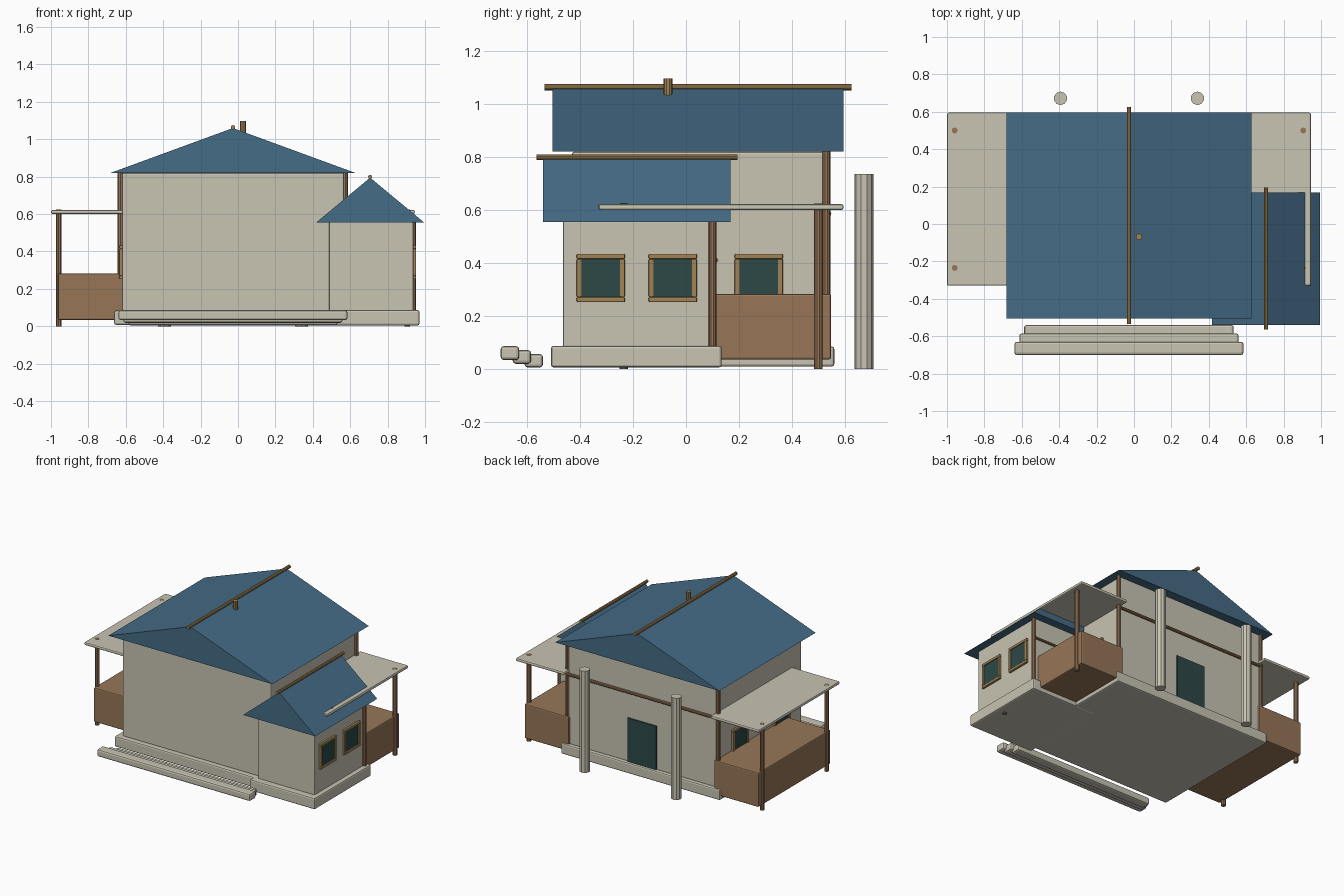
import bpy, bmesh
from math import pi
from mathutils import Matrix

if "Cube" in bpy.data.objects:
    bpy.data.objects.remove(bpy.data.objects["Cube"], do_unlink=True)


def material(name, rgb):
    m = bpy.data.materials.new(name)
    m.use_nodes = True
    m.diffuse_color = (*rgb, 1)
    m.node_tree.nodes["Principled BSDF"].inputs["Base Color"].default_value = (*rgb, 1)
    return m


CREAM = material("cream plaster", (0.58, 0.55, 0.45))
BLUE = material("blue roof", (0.06, 0.15, 0.24))
WOOD = material("brown wood", (0.31, 0.18, 0.095))
GOLD = material("golden wood", (0.36, 0.23, 0.09))
GLASS = material("dark green glass", (0.025, 0.065, 0.062))


def finish(name, bm, mat, bevel=0.0):
    bmesh.ops.recalc_face_normals(bm, faces=bm.faces)
    mesh = bpy.data.meshes.new(name)
    bm.to_mesh(mesh)
    bm.free()
    mesh.materials.append(mat)
    ob = bpy.data.objects.new(name, mesh)
    bpy.context.collection.objects.link(ob)
    if bevel:
        mod = ob.modifiers.new("bevel", "BEVEL")
        mod.width = bevel
        mod.segments = 2
    return ob


def box(name, x, y, z, mat, bevel=0.0):
    """Box from (min, max) pairs along each axis."""
    bm = bmesh.new()
    bmesh.ops.create_cube(bm, size=1)
    for v in bm.verts:
        v.co = [(a + b) / 2 + c * (b - a) for c, (a, b) in zip(v.co, (x, y, z))]
    return finish(name, bm, mat, bevel)


def pole(name, start, length, radius, mat, axis="Z", sides=10):
    """Cylinder running from start along an axis."""
    bm = bmesh.new()
    bmesh.ops.create_cone(bm, cap_ends=True, segments=sides, radius1=radius,
                          radius2=radius, depth=length)
    turn = {"Z": Matrix(), "X": Matrix.Rotation(pi / 2, 4, "Y"),
            "Y": Matrix.Rotation(-pi / 2, 4, "X")}[axis]
    bm.transform(Matrix.Translation(start) @ turn @ Matrix.Translation((0, 0, length / 2)))
    return finish(name, bm, mat)


def gable_roof(name, x, y, eave, ridge):
    """Closed triangular prism with its ridge along y."""
    bm = bmesh.new()
    mid = (x[0] + x[1]) / 2
    ends = [[bm.verts.new(p) for p in ((x[0], yy, eave), (x[1], yy, eave), (mid, yy, ridge))]
            for yy in y]
    for tri in ends:
        bm.faces.new(tri)
    for i in range(3):
        j = (i + 1) % 3
        bm.faces.new((ends[0][i], ends[0][j], ends[1][j], ends[1][i]))
    return finish(name, bm, BLUE)


def window(name, wall_x, y, side):
    """Framed window on a side wall; side is the outward x direction."""
    z, outer, inner = 0.343, 0.091, 0.072
    bars = (("top", (-outer, outer), (inner, outer)), ("bottom", (-outer, outer), (-outer, -inner)),
            ("front", (-outer, -inner), (-inner, inner)), ("back", (inner, outer), (-inner, inner)))
    depth = sorted((wall_x - side * 0.01, wall_x + side * 0.015))
    for part, dy, dz in bars:
        box(f"{name}_frame_{part}", depth, [y + d for d in dy], [z + d for d in dz], GOLD, 0.004)
    box(name + "_pane", sorted((wall_x - side * 0.005, wall_x + side * 0.008)),
        (y - inner, y + inner), (z - inner, z + inner), GLASS)


CENTRE = -0.027  # middle of the main house along x

# Foundations and walls
box("main_base", (-0.662, 0.608), (-0.465, 0.56), (0.008, 0.085), CREAM, 0.01)
box("annex_base", (0.45, 0.97), (-0.51, 0.135), (0.005, 0.087), CREAM, 0.01)
box("main_walls", (-0.62, 0.567), (-0.43, 0.535), (0.08, 0.82), CREAM, 0.008)
box("annex_walls", (0.487, 0.937), (-0.465, 0.11), (0.08, 0.56), CREAM, 0.008)

# Front steps
for i in range(3):
    box(f"front_step_{i + 1}", (CENTRE - 0.56 - 0.026 * i, CENTRE + 0.56 + 0.026 * i),
        (-0.61 - 0.045 * i, -0.54 - 0.045 * i), (0.005 + 0.014 * i, 0.056 + 0.015 * i), CREAM, 0.012)

# Roofs, ridge poles and chimney
gable_roof("main_roof", (-0.682, 0.628), (-0.505, 0.595), 0.82, 1.06)
gable_roof("annex_roof", (0.418, 0.995), (-0.54, 0.168), 0.555, 0.795)
pole("main_ridge_pole", (CENTRE, -0.535, 1.064), 1.16, 0.012, GOLD, "Y")
pole("annex_ridge_pole", (0.706, -0.565, 0.799), 0.76, 0.011, GOLD, "Y")
pole("chimney", (0.027, -0.068, 1.02), 0.077, 0.017, GOLD)

# Timber corner posts and rear beams
for label, side in (("right", -1), ("left", 1)):
    pole(f"main_corner_post_{label}", (CENTRE + side * 0.602, 0.53, 0.085), 0.735, 0.015, WOOD)
pole("annex_corner_post", (0.938, 0.1, 0.085), 0.47, 0.015, WOOD)
pole("main_rear_beam", (CENTRE - 0.602, 0.538, 0.585), 1.204, 0.011, WOOD, "X")
pole("annex_rear_beam", (0.567, 0.113, 0.41), 0.37, 0.009, WOOD, "X")

# Side porches: wooden box, posts and flat canopy on each side
for label, side in (("right", -1), ("left", 1)):
    def span(a, b):
        return sorted((CENTRE + side * a, CENTRE + side * b))
    box(f"porch_box_{label}", span(0.58, 0.935), (-0.275, 0.548), (0.035, 0.283), WOOD, 0.008)
    box(f"porch_canopy_{label}", span(0.585, 0.972), (-0.33, 0.595), (0.6, 0.622), CREAM, 0.008)
    for place, y in (("front", -0.235), ("back", 0.5)):
        pole(f"porch_post_{label}_{place}", (CENTRE + side * 0.932, y, 0), 0.624, 0.016, WOOD)

# Free-standing rear columns
for label, x in (("right", -0.393), ("left", 0.339)):
    pole(f"rear_column_{label}", (x, 0.672, 0), 0.735, 0.036, CREAM)

# Windows and rear door
for i, y in enumerate((-0.322, -0.05)):
    window(f"annex_window_{i + 1}", 0.937, y, 1)
window("main_window_left", 0.567, 0.275, 1)
for i, y in enumerate((-0.2, 0.275)):
    window(f"main_window_right_{i + 1}", -0.62, y, -1)
box("rear_door", (CENTRE - 0.115, CENTRE + 0.115), (0.53, 0.544), (0.085, 0.4), GLASS)
